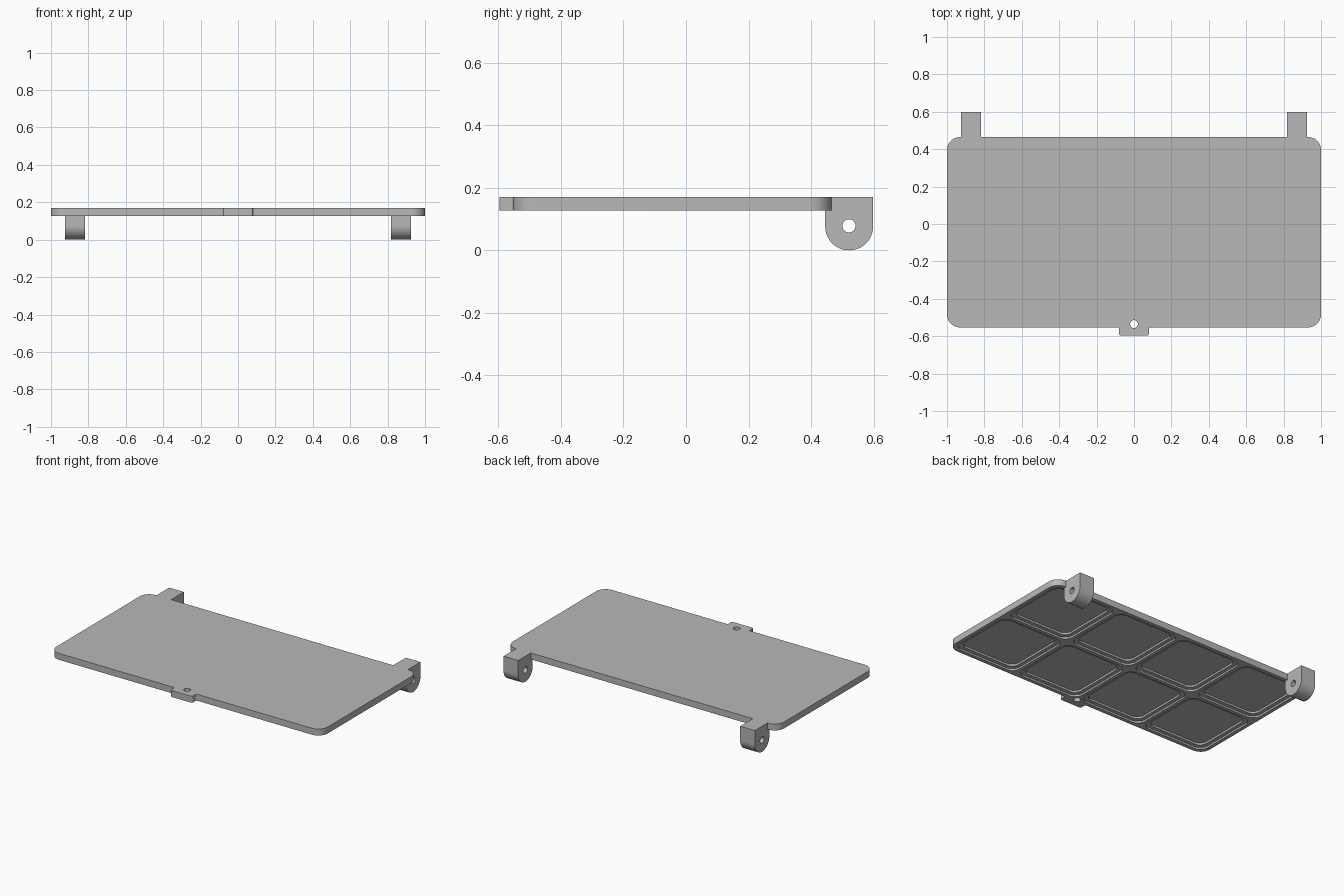
import bpy, bmesh, math
from mathutils import Vector

cube = bpy.data.objects.get("Cube")
if cube:
    bpy.data.objects.remove(cube, do_unlink=True)

grey = bpy.data.materials.new("matte grey")
grey.use_nodes = True
grey.diffuse_color = (0.48, 0.48, 0.48, 1)
grey.node_tree.nodes["Principled BSDF"].inputs["Base Color"].default_value = (0.48, 0.48, 0.48, 1)

TOP, BOTTOM = 0.17, 0.127
FRONT, BACK = -0.553, 0.465
SHELF, FLOOR = 0.139, 0.152


def rounded(corners, steps=10):
    """Outline from right-angled corners (u, v, radius)."""
    out = []
    for i, (u, v, r) in enumerate(corners):
        p = Vector((u, v))
        if r == 0:
            out.append(p)
            continue
        before = (Vector(corners[i - 1][:2]) - p).normalized()
        after = (Vector(corners[(i + 1) % len(corners)][:2]) - p).normalized()
        centre = p + r * (before + after)
        for k in range(steps + 1):
            a = math.pi / 2 * k / steps
            out.append(centre - r * (after * math.cos(a) + before * math.sin(a)))
    return out


def rectangle(u0, u1, v0, v1, r):
    return rounded([(u0, v0, r), (u1, v0, r), (u1, v1, r), (u0, v1, r)])


def circle(u, v, r, n=32):
    return [Vector((u + r * math.cos(2 * math.pi * k / n),
                    v + r * math.sin(2 * math.pi * k / n))) for k in range(n)]


def prism(name, outline, low, high, axis="z"):
    """Extrude an outline along z (xy outline) or x (yz outline)."""
    bm = bmesh.new()
    place = (lambda p: (p.x, p.y, low)) if axis == "z" else (lambda p: (low, p.x, p.y))
    face = bm.faces.new([bm.verts.new(place(p)) for p in outline])
    top = bmesh.ops.extrude_face_region(bm, geom=[face])["geom"]
    d = high - low
    bmesh.ops.translate(bm, verts=[g for g in top if isinstance(g, bmesh.types.BMVert)],
                        vec=(0, 0, d) if axis == "z" else (d, 0, 0))
    bmesh.ops.recalc_face_normals(bm, faces=bm.faces)
    mesh = bpy.data.meshes.new(name)
    bm.to_mesh(mesh)
    bm.free()
    mesh.materials.append(grey)
    obj = bpy.data.objects.new(name, mesh)
    bpy.context.collection.objects.link(obj)
    return obj


def select(obj):
    bpy.ops.object.select_all(action="DESELECT")
    obj.select_set(True)
    bpy.context.view_layer.objects.active = obj


def combine(target, tool, operation="DIFFERENCE"):
    tool.hide_render = True
    select(target)
    mod = target.modifiers.new("combine", "BOOLEAN")
    mod.operation, mod.solver, mod.object = operation, "EXACT", tool
    bpy.ops.object.modifier_apply(modifier=mod.name)
    bpy.data.objects.remove(tool, do_unlink=True)


def smooth(obj):
    select(obj)
    bpy.ops.object.shade_smooth_by_angle(angle=math.radians(30))


# Panel with the latch tab in its outline
R, TAB = 0.07, 0.08
panel = prism("cover_panel", rounded([
    (-1, FRONT, R), (-TAB, FRONT, 0.008), (-TAB, -0.597, 0.012), (TAB, -0.597, 0.012),
    (TAB, FRONT, 0.008), (1, FRONT, R), (1, BACK, R), (-1, BACK, R)]), BOTTOM, TOP)

# Stepped pockets between the ribs of the underside
RIM, CREST, STEP = 0.025, 0.024, 0.025
COLS, ROWS = 4, 2
w = (2 - 2 * RIM - (COLS - 1) * CREST) / COLS
h = (BACK - FRONT - 2 * RIM - (ROWS - 1) * CREST) / ROWS
for c in range(COLS):
    for r in range(ROWS):
        x = -1 + RIM + c * (w + CREST)
        y = FRONT + RIM + r * (h + CREST)
        for inset, depth, radius in ((0, SHELF, 0.06), (STEP, FLOOR, 0.05)):
            combine(panel, prism("pocket_cutter", rectangle(
                x + inset, x + w - inset, y + inset, y + h - inset, radius),
                BOTTOM - 0.02, depth))

# Boss and screw hole at the latch tab
combine(panel, prism("boss", circle(0, -0.535, 0.042), BOTTOM, 0.16), "UNION")
combine(panel, prism("hole_cutter", circle(0, -0.535, 0.021), 0, 0.3))
smooth(panel)

# Hinge lugs, fitted around the back edge of the panel
for side, name in ((1, "left_hinge_lug"), (-1, "right_hinge_lug")):
    x0, x1 = sorted((side * 0.818, side * 0.926))
    lug = prism(name, rounded([
        (0.445, 0, 0.076), (0.598, 0, 0.076), (0.598, TOP, 0),
        (BACK, TOP, 0), (BACK, BOTTOM, 0), (0.445, BOTTOM, 0)], 16), x0, x1, "x")
    combine(lug, prism("pin_cutter", circle(0.521, 0.078, 0.021), x0 - 0.1, x1 + 0.1, "x"))
    smooth(lug)
